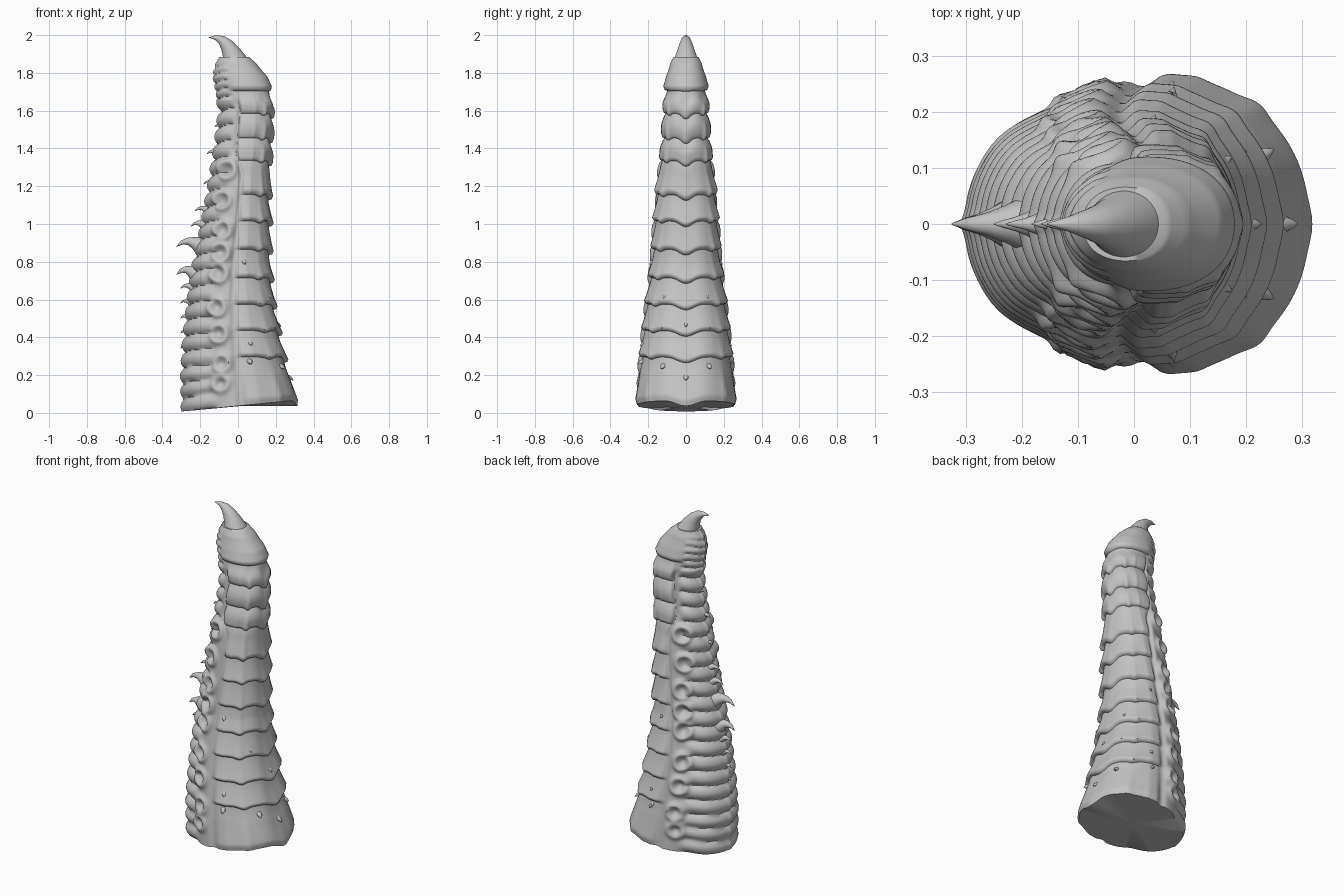
import bpy, bmesh, math
from mathutils import Vector

if "Cube" in bpy.data.objects:
    bpy.data.objects.remove(bpy.data.objects["Cube"])

hide = bpy.data.materials.new("grey_hide")
hide.use_nodes = True
hide.diffuse_color = (0.55, 0.55, 0.55, 1)
hide.node_tree.nodes["Principled BSDF"].inputs["Base Color"].default_value = hide.diffuse_color

# Body outline: height, belly x, back x, half width
PROFILE = [(0, -.288, .302, .258), (.2, -.293, .272, .25), (.4, -.28, .227, .232),
           (.6, -.258, .188, .21), (.8, -.228, .168, .182), (1, -.185, .169, .17),
           (1.2, -.15, .165, .154), (1.4, -.118, .172, .128), (1.6, -.092, .182, .117),
           (1.7, -.11, .172, .108), (1.78, -.126, .15, .1), (1.85, -.112, .1, .086),
           (1.89, -.09, .055, .066)]
# Lower edges of the back plates
EDGES = [0, .30, .44, .58, .72, .87, 1.02, 1.16, 1.34, 1.46, 1.59, 1.71, 1.89]
# Suckers along each flank: height, x
SUCKERS = [(.14, -.09), (.26, -.085), (.42, -.1), (.56, -.11), (.74, -.1),
           (.85, -.09), (.97, -.08), (1.13, -.08), (1.29, -.055)]
ANGLES, STEPS = 160, 20


def outline(z):
    z = min(max(z, 0), 1.89)
    for lo, hi in zip(PROFILE, PROFILE[1:]):
        if z <= hi[0]:
            f = (z - lo[0]) / (hi[0] - lo[0])
            return [p + (q - p) * f for p, q in zip(lo[1:], hi[1:])]
    return PROFILE[-1][1:]


def ramp(v, lo, hi):
    t = min(max((v - lo) / (hi - lo), 0), 1)
    return t * t * (3 - 2 * t)


def bell(v, width):
    return math.exp(-(v / width) ** 2)


def surface(z0, theta, t):
    """Point on the hide; t runs from 0 at a plate's lower edge to 1 at its top."""
    left, right, half = outline(z0)
    c, s = math.cos(theta), math.sin(theta)
    a = abs(math.degrees(theta))
    neck, head = ramp(z0, 1.25, 1.4), ramp(z0, 1.62, 1.72)
    power = .9 if c > 0 else 1
    x = (left + right) / 2 + (right - left) / 2 * math.copysign(abs(c) ** power, c)
    y = half * math.copysign(abs(s) ** power, s)
    # flanks pinch in behind the plates
    y *= 1 - .09 * bell(a - 122, 18) * (1 - head)
    # back plates have a rounded lip and dip to a point on the spine
    wrap = 81 + 18 * neck
    plate = 1 - ramp(a, wrap, wrap + 9 + 30 * head)
    low_flare = .026 * (1 - t) ** 1.4 - .007
    round_swell = .012 * (1 - t) + .014 * math.sin(math.pi * t) - .009
    flare = low_flare + (round_swell - low_flare) * neck * (1 - head)
    flare *= .3 + .7 * ramp(t, 0, .12)
    ridges = .006 * bell(a, 6) + .009 * bell(a - 48, 6) + .004 * bell(a - 72, 4)
    push = plate * (flare + ridges * (1 - .7 * t) * (1 - head)) * (1 - .6 * ramp(z0, 1.8, 1.89))
    point = .03 * bell(a, 13) + .012 * bell(a - 48, 8) * ramp(z0, .1, .3)
    drop = plate * point * (1 - ramp(z0, 1.66, 1.72))
    push -= .013 * bell(a - wrap - 7, 4) * (1 - head)
    # belly rolls, finer below the head
    start = wrap + 26 - 14 * neck
    belly = ramp(a, start, start + 16)
    pitch, depth = (.085, .024) if z0 < 1.66 else (.042, .012)
    wave = abs(math.sin(math.pi * (z0 + .02 * bell(a - 180, 35)) / pitch))
    push += belly * depth * (wave ** .7 - .6) * (1 - ramp(z0, 1.82, 1.87))
    push += belly * .006 * bell(a - 180, 4)
    # raised sucker rims with hollow centres
    for sz, sx in SUCKERS:
        d = math.hypot((x - sx) / .04, (z0 - sz) / .047)
        if d < 2.5 and a > 75:
            push += .017 * bell(d - .95, .38) - .012 * bell(d, .5)
    # slanted foot
    z = z0 - drop + (.037 + .1 * x) * (1 - ramp(z0, 0, .3))
    return Vector((x + push * c, y + push * s, z))


def finish(bm, name):
    bmesh.ops.recalc_face_normals(bm, faces=bm.faces)
    mesh = bpy.data.meshes.new(name)
    bm.to_mesh(mesh)
    bm.free()
    mesh.materials.append(hide)
    obj = bpy.data.objects.new(name, mesh)
    bpy.context.collection.objects.link(obj)
    bpy.ops.object.select_all(action="DESELECT")
    obj.select_set(True)
    bpy.context.view_layer.objects.active = obj
    bpy.ops.object.shade_smooth_by_angle(angle=math.radians(60))
    return obj


def loft(bm, rings):
    """Skin closed rings of points and cap both ends with a fan."""
    loops = [[bm.verts.new(p) for p in ring] for ring in rings]
    n = len(loops[0])
    for lower, upper in zip(loops, loops[1:]):
        for i in range(n):
            j = (i + 1) % n
            bm.faces.new((lower[i], lower[j], upper[j], upper[i]))
    for loop in (loops[0], loops[-1]):
        hub = bm.verts.new(sum((v.co for v in loop), Vector()) / n)
        for i in range(n):
            bm.faces.new((loop[i], loop[(i + 1) % n], hub))


# Segmented body
rows = []
for lo, hi in zip(EDGES, EDGES[1:]):
    rows += [(lo + (hi - lo - .005) * k / STEPS, k / STEPS) for k in range(STEPS + 1)]
turn = [2 * math.pi * i / ANGLES - math.pi for i in range(ANGLES)]
body = bmesh.new()
loft(body, [[surface(z, th, t) for th in turn] for z, t in rows])
finish(body, "segmented_body")


def spike(bm, path, radii, sides=16):
    """Curved tapering horn along a path."""
    path = [Vector(p) for p in path]
    rings = []
    for i, (p, r) in enumerate(zip(path, radii)):
        along = (path[min(i + 1, len(path) - 1)] - path[max(i - 1, 0)]).normalized()
        side = Vector((0, 1, 0)) if abs(along.y) < .9 else Vector((1, 0, 0))
        up = along.cross(side).normalized()
        side = up.cross(along)
        angles = [2 * math.pi * k / sides for k in range(sides)]
        rings.append([p + r * (math.cos(g) * side + math.sin(g) * up) for g in angles])
    loft(bm, rings)


# Hooked horn on the head
horn = bmesh.new()
spike(horn, [(-.012, 0, 1.84), (-.022, 0, 1.875), (-.037, 0, 1.91), (-.06, 0, 1.948),
             (-.087, 0, 1.974), (-.118, 0, 1.987), (-.155, 0, 1.988)],
      [.075, .062, .049, .036, .025, .013, .001], 32)
finish(horn, "head_horn")

# Hooked spikes down the belly keel: height, tip x, thickness
belly_spikes = bmesh.new()
for z, tip, r in [(.35, -.305, .02), (.43, -.305, .02), (.51, -.305, .022), (.59, -.305, .022),
                  (.67, -.305, .025), (.75, -.325, .042), (.9, -.325, .045), (1, -.25, .028),
                  (1.08, -.228, .024), (1.22, -.182, .02), (1.38, -.165, .022), (1.52, -.125, .016)]:
    root = outline(z)[0] + .02
    reach = tip - root
    spike(belly_spikes, [(root + reach * f, 0, z + r * h) for f, h in
                         ((0, -.5), (.3, 0), (.55, .2), (.8, .05), (1, -.45))],
          [r * 1.2, r * .75, r * .45, r * .25, .001])
finish(belly_spikes, "belly_spikes")

# Small thorns on the back plates, mirrored about the spine
thorns = bmesh.new()
for z, angle in [(.24, 28), (.46, 30), (.62, 30), (.32, 50), (.46, 52), (.6, 52),
                 (.74, 50), (.27, 75), (.37, 72), (.8, 74), (.2, 0), (.33, 0), (.5, 0)]:
    for sign in ((1, -1) if angle else (1,)):
        th = math.radians(angle) * sign
        base = surface(z, th, .7)
        out = Vector((math.cos(th), math.sin(th), 0))
        spike(thorns, [base - out * .012, base + out * .008 - Vector((0, 0, .004)),
                       base + out * .02 - Vector((0, 0, .014))], [.018, .009, .001], 12)
finish(thorns, "back_thorns")
